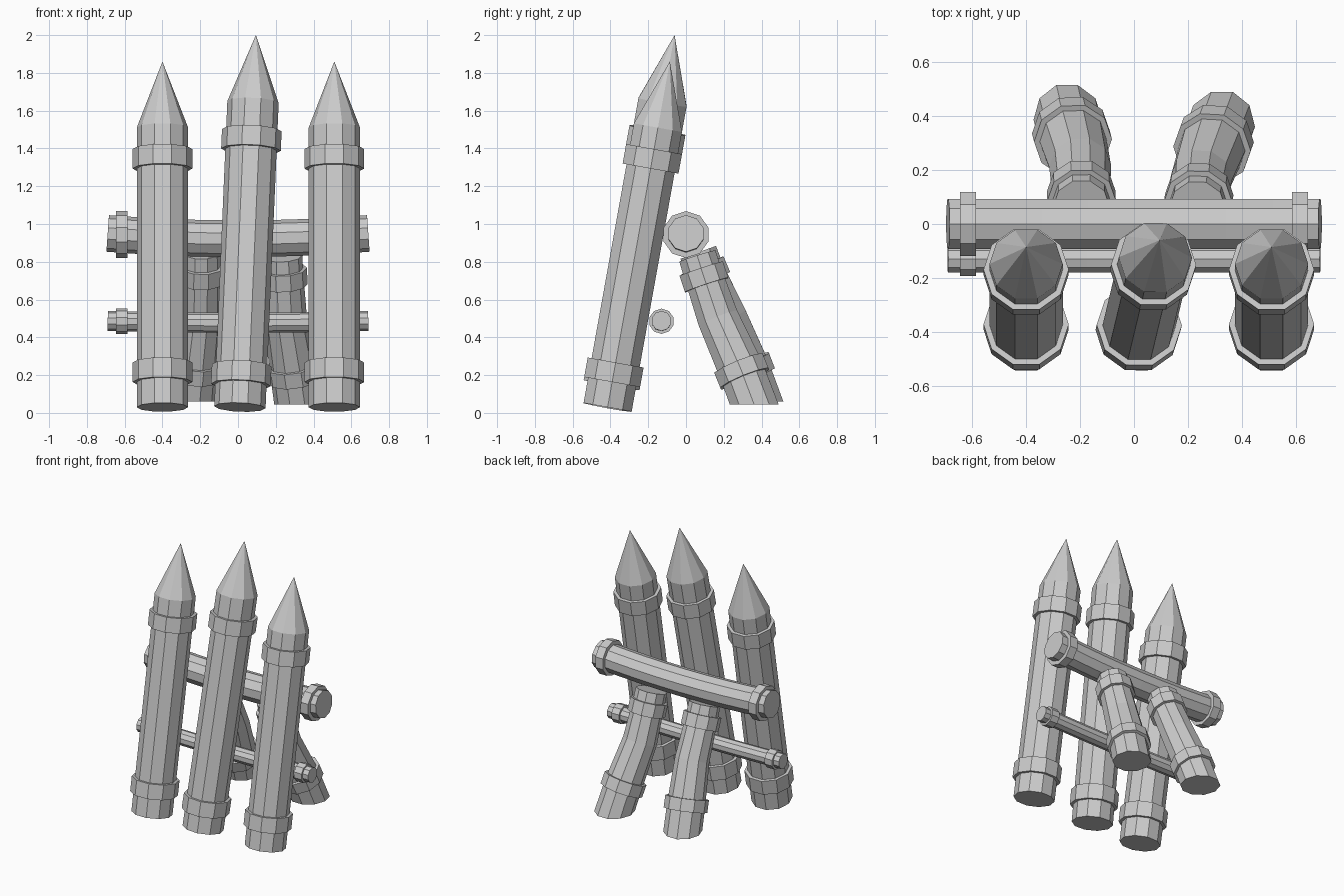
import bpy, bmesh, math
from mathutils import Vector

if "Cube" in bpy.data.objects:
    bpy.data.objects.remove(bpy.data.objects["Cube"])

SIDES = 10
X, Z = Vector((1, 0, 0)), Vector((0, 0, 1))


def tube(name, pts, radii, ref, cut_z=None):
    """Flat-faced ten-sided log through pts; a zero radius makes a point."""
    pts = [Vector(p) for p in pts]
    bm = bmesh.new()
    rows = []
    for i, p in enumerate(pts):
        t = (pts[min(i + 1, len(pts) - 1)] - pts[max(i - 1, 0)]).normalized()
        u = (ref - ref.dot(t) * t).normalized()
        v = t.cross(u)
        if radii[i] == 0:
            rows.append([bm.verts.new(p)])
            continue
        rows.append([bm.verts.new(p + radii[i] * (u * math.cos(a) + v * math.sin(a)))
                     for a in (2 * math.pi * k / SIDES for k in range(SIDES))])
    for a, b in zip(rows, rows[1:]):
        for k in range(SIDES):
            n = (k + 1) % SIDES
            if len(b) == 1:
                bm.faces.new((a[k], a[n], b[0]))
            else:
                bm.faces.new((a[k], a[n], b[n], b[k]))
    for row in (rows[0], rows[-1]):
        if len(row) > 1:
            bm.faces.new(row)
    if cut_z is not None:  # saw the foot off level
        geom = bm.verts[:] + bm.edges[:] + bm.faces[:]
        res = bmesh.ops.bisect_plane(bm, geom=geom, plane_co=(0, 0, cut_z),
                                     plane_no=(0, 0, -1), clear_outer=True)
        edges = [e for e in res['geom_cut'] if isinstance(e, bmesh.types.BMEdge)]
        bmesh.ops.contextual_create(bm, geom=edges)
    bmesh.ops.recalc_face_normals(bm, faces=bm.faces[:])
    mesh = bpy.data.meshes.new(name)
    bm.to_mesh(mesh)
    bm.free()
    ob = bpy.data.objects.new(name, mesh)
    bpy.context.collection.objects.link(ob)


def band(name, centre, axis, radius, height, ref):
    c, d = Vector(centre), Vector(axis).normalized() * height / 2
    tube(name, [c - d, c + d], [radius, radius], ref)


# Sharpened stakes leaning back, each with two bands
def stake(name, x, lean_x, shoulder, tip, low, high):
    def at(z):
        return Vector((x + lean_x * (z - 0.03), -0.415 + 0.18 * (z - 0.03), z))
    # the point starts exactly at the shoulder, so build shaft and point separately
    tube(name + "_shaft", [at(0.03), at(shoulder)], [0.136, 0.136], X)
    tube(name + "_point", [at(shoulder), at(tip)], [0.136, 0], X)
    for part, z in (("lower", low), ("upper", high)):
        band(f"{name}_{part}_band", at(z), (lean_x, 0.18, 1), 0.158, 0.105, X)


stake("left_stake", -0.40, 0, 1.51, 1.86, 0.215, 1.345)
stake("middle_stake", 0.01, 0.043, 1.645, 2.0, 0.20, 1.445)
stake("right_stake", 0.51, 0, 1.51, 1.86, 0.215, 1.345)


# Slightly sagging crossbars with end collars
def crossbar(name, y, z, r, collar_r, sag):
    def at(x):
        return (x, y, z - sag * (1 - (x / 0.69) ** 2))
    xs = [-0.69 + 1.38 * i / 8 for i in range(9)]
    tube(name, [at(x) for x in xs], [r] * 9, Z)
    for side, x in (("left", -0.615), ("right", 0.615)):
        band(f"{name}_{side}_collar", at(x), (1, 0, 0), collar_r, 0.06, Z)


crossbar("upper_crossbar", 0.0, 0.95, 0.097, 0.124, 0.028)
crossbar("lower_crossbar", -0.13, 0.487, 0.053, 0.067, 0.01)


# Bent rear props, with feet sawn level
def prop(name, pts, cut_z):
    pts = [Vector(p) for p in pts]
    tube(name, pts, [0.128, 0.126, 0.115, 0.107, 0.105], X, cut_z)
    band(name + "_lower_band", pts[1], pts[2] - pts[0], 0.145, 0.085, X)
    band(name + "_upper_band", pts[3], pts[4] - pts[2], 0.127, 0.09, X)


prop("left_prop", [(-0.255, 0.43, -0.06), (-0.23, 0.325, 0.23), (-0.20, 0.215, 0.5),
                   (-0.195, 0.105, 0.74), (-0.195, 0.065, 0.85)], 0.06)
prop("right_prop", [(0.335, 0.40, -0.06), (0.295, 0.295, 0.22), (0.25, 0.17, 0.5),
                    (0.24, 0.095, 0.72), (0.235, 0.06, 0.83)], 0.045)
